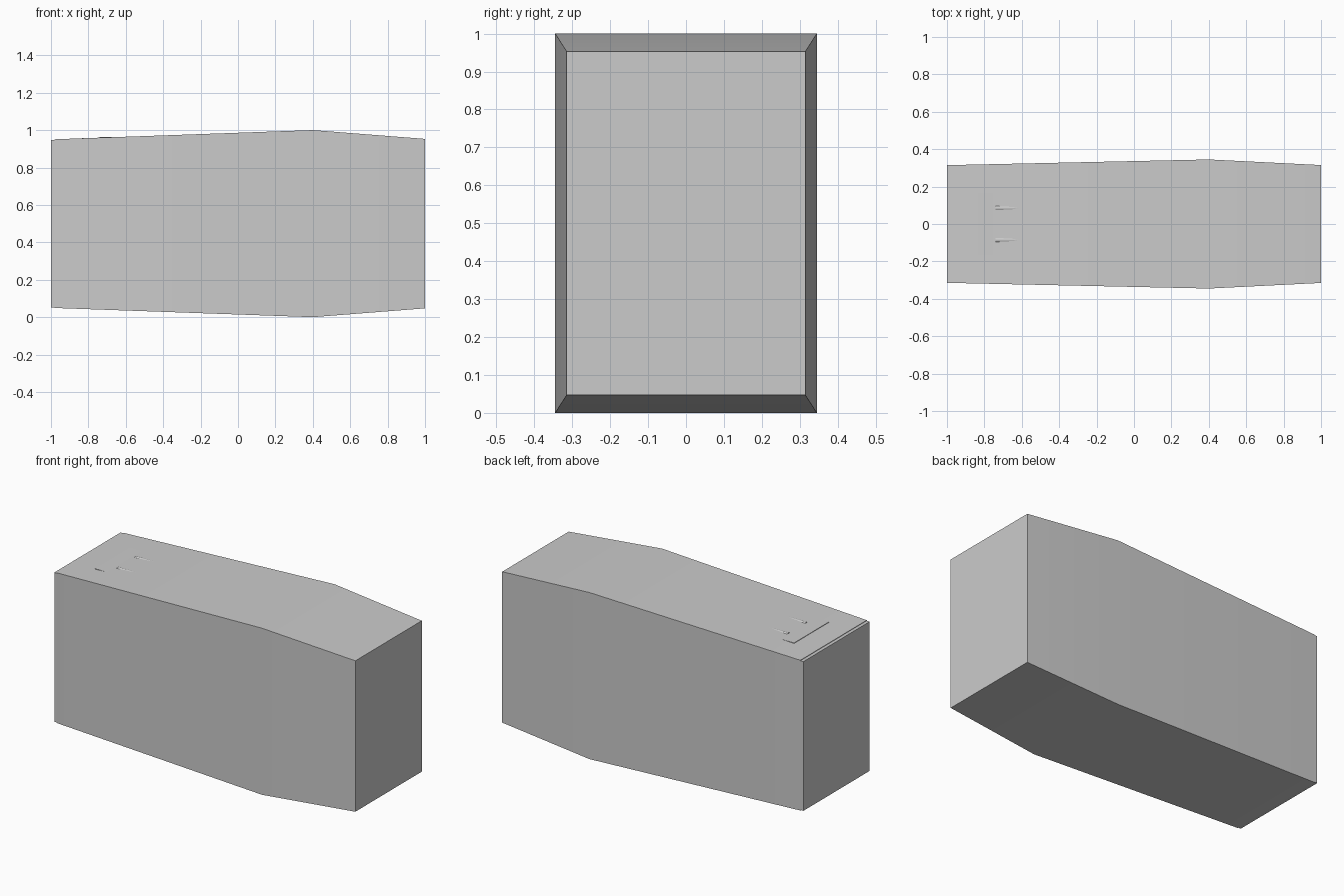
import bpy, bmesh, math

cube = bpy.data.objects.get("Cube")
if cube:
    bpy.data.objects.remove(cube, do_unlink=True)

grey = bpy.data.materials.new("plain grey")
grey.use_nodes = True
grey.diffuse_color = (0.6, 0.6, 0.6, 1)
grey.node_tree.nodes["Principled BSDF"].inputs["Base Color"].default_value = (0.6, 0.6, 0.6, 1)


def finish(obj):
    obj.data.materials.append(grey)
    bpy.ops.object.select_all(action='DESELECT')
    obj.select_set(True)
    bpy.context.view_layer.objects.active = obj
    bpy.ops.object.shade_smooth_by_angle(angle=math.radians(30))


def loft(name, sections):
    """Closed hull through rectangles given as (x, half width, half height)."""
    bm = bmesh.new()
    rings = []
    for x, w, h in sections:
        corners = ((-w, -h), (w, -h), (w, h), (-w, h))
        rings.append([bm.verts.new((x, y, 0.5 + z)) for y, z in corners])
    for a, b in zip(rings, rings[1:]):
        for i in range(4):
            j = (i + 1) % 4
            bm.faces.new((a[i], a[j], b[j], b[i]))
    bm.faces.new(rings[0])
    bm.faces.new(rings[-1])
    bmesh.ops.recalc_face_normals(bm, faces=bm.faces)
    mesh = bpy.data.meshes.new(name)
    bm.to_mesh(mesh)
    bm.free()
    obj = bpy.data.objects.new(name, mesh)
    bpy.context.collection.objects.link(obj)
    finish(obj)


# Tapered main body, widest and tallest towards one end
loft("body", [(-0.98, 0.315, 0.451), (0.4, 0.345, 0.5), (1, 0.315, 0.453)])

# Thin end plate, set slightly below the body's top and bottom
loft("end_plate", [(-1, 0.3145, 0.448), (-0.98, 0.3145, 0.448)])

# Level plate whose edge just breaks through the sloping top
bpy.ops.mesh.primitive_cube_add(size=1, location=(-0.73, 0, 0.949))
plate = bpy.context.object
plate.name = "top_plate"
plate.scale = (0.208, 0.332, 0.02)
finish(plate)

# Pair of level rods partly sunk into the sloping top
for side, y in (("left", 0.085), ("right", -0.085)):
    bpy.ops.mesh.primitive_cylinder_add(vertices=16, radius=0.016, depth=0.16,
                                        location=(-0.66, y, 0.948),
                                        rotation=(0, math.pi / 2, 0))
    rod = bpy.context.object
    rod.name = "top_rod_" + side
    finish(rod)
